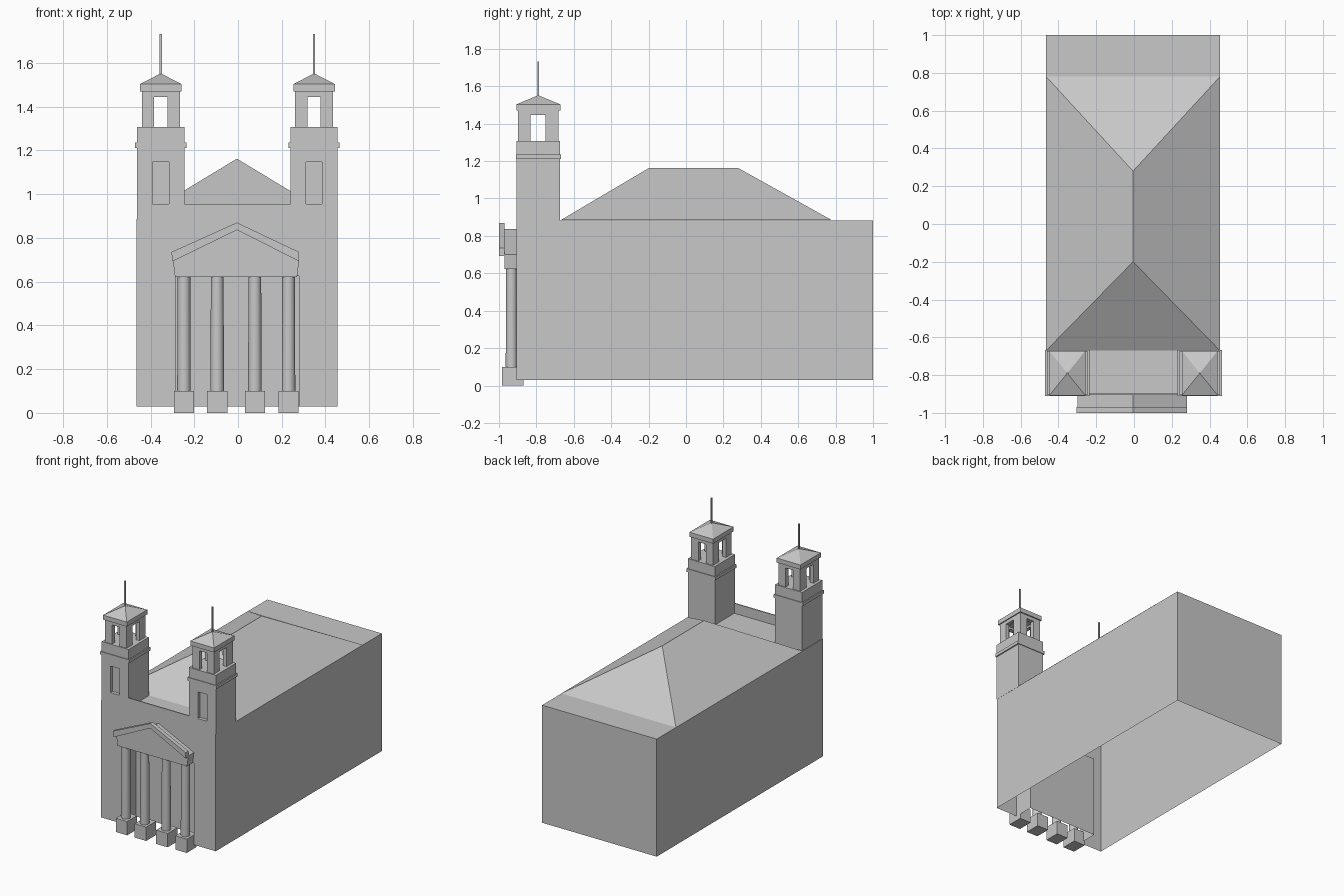
import bpy, bmesh, math

if "Cube" in bpy.data.objects:
    bpy.data.objects.remove(bpy.data.objects["Cube"])

stone = bpy.data.materials.new("grey_stone")
stone.diffuse_color = (0.58, 0.58, 0.58, 1)
stone.use_nodes = True
stone.node_tree.nodes["Principled BSDF"].inputs["Base Color"].default_value = stone.diffuse_color


def make(name, bm):
    bmesh.ops.recalc_face_normals(bm, faces=bm.faces)
    me = bpy.data.meshes.new(name)
    bm.to_mesh(me)
    bm.free()
    me.materials.append(stone)
    ob = bpy.data.objects.new(name, me)
    bpy.context.collection.objects.link(ob)
    return ob


def add_box(bm, x0, x1, y0, y1, z0, z1):
    vs = bmesh.ops.create_cube(bm, size=1)["verts"]
    for v in vs:
        v.co = (x1 if v.co.x > 0 else x0, y1 if v.co.y > 0 else y0, z1 if v.co.z > 0 else z0)


def box(name, *lim):
    bm = bmesh.new()
    add_box(bm, *lim)
    return make(name, bm)


def cut(ob, *lim):
    # subtract a box and bake the result
    cutter = box("cutter", *lim)
    mod = ob.modifiers.new("cut", "BOOLEAN")
    mod.operation, mod.solver, mod.object = "DIFFERENCE", "EXACT", cutter
    dg = bpy.context.evaluated_depsgraph_get()
    me = bpy.data.meshes.new_from_object(ob.evaluated_get(dg))
    ob.modifiers.clear()
    ob.data = me
    bpy.data.objects.remove(cutter)


def prism(name, pts, y0, y1):
    # front profile (x, z) extruded along y
    bm = bmesh.new()
    f = bm.faces.new([bm.verts.new((x, y0, z)) for x, z in pts])
    ext = bmesh.ops.extrude_face_region(bm, geom=[f])["geom"]
    bmesh.ops.translate(bm, vec=(0, y1 - y0, 0),
                        verts=[g for g in ext if isinstance(g, bmesh.types.BMVert)])
    return make(name, bm)


def hip(name, x0, x1, y0, y1, z0, z1, r0, r1):
    # hipped roof with a ridge from y = r0 to r1 (a pyramid when they are equal)
    bm = bmesh.new()
    a, b, c, d = [bm.verts.new(p) for p in
                  ((x0, y0, z0), (x1, y0, z0), (x1, y1, z0), (x0, y1, z0))]
    xm = (x0 + x1) / 2
    e, f = bm.verts.new((xm, r0, z1)), bm.verts.new((xm, r1, z1))
    for vs in ((a, b, e), (b, c, f, e), (c, d, f), (d, a, e, f)):
        bm.faces.new(vs)
    bmesh.ops.remove_doubles(bm, verts=bm.verts, dist=1e-4)
    return make(name, bm)


# Main hall: hollow underneath, with an entrance recess behind the columns
hall = box("hall", -0.465, 0.455, -0.905, 1.0, 0.03, 0.883)
cut(hall, -0.285, 0.28, -1.0, -0.76, 0.0, 0.625)
bm = bmesh.new()
bm.from_mesh(hall.data)
bmesh.ops.delete(bm, geom=[f for f in bm.faces if f.calc_center_median().z < 0.031],
                 context="FACES_ONLY")
bm.to_mesh(hall.data)
bm.free()

# Main roof and the low wall between the towers
hip("hall_roof", -0.465, 0.455, -0.67, 0.78, 0.884, 1.162, -0.2, 0.28)
box("front_parapet", -0.25, 0.245, -0.905, -0.897, 0.88, 0.955)

# Twin bell towers
for side, cx in (("left", -0.353), ("right", 0.348)):
    shaft = box(side + "_tower_shaft", cx - 0.108, cx + 0.108, -0.905, -0.673, 0.88, 1.307)
    cut(shaft, cx - 0.037, cx + 0.037, -0.95, -0.88, 0.955, 1.148)
    box(side + "_tower_band", cx - 0.117, cx + 0.117, -0.91, -0.668, 1.212, 1.235)
    belfry = box(side + "_belfry", cx - 0.087, cx + 0.087, -0.897, -0.681, 1.307, 1.47)
    cut(belfry, cx - 0.06, cx + 0.06, -0.865, -0.713, 1.30, 1.46)      # hollow inside
    cut(belfry, cx - 0.03, cx + 0.03, -1.0, -0.6, 1.30, 1.445)         # front and back openings
    cut(belfry, cx - 0.3, cx + 0.3, -0.832, -0.752, 1.30, 1.445)       # side openings
    box(side + "_belfry_cornice", cx - 0.095, cx + 0.095, -0.907, -0.672, 1.47, 1.503)
    hip(side + "_tower_roof", cx - 0.095, cx + 0.095, -0.907, -0.672, 1.503, 1.552, -0.79, -0.79)
    box(side + "_spire", cx - 0.005, cx + 0.005, -0.795, -0.785, 1.54, 1.732)

# Porch pediment and its raking cornice
prism("pediment", [(-0.288, 0.622), (0.27, 0.622), (0.28, 0.70), (-0.005, 0.836), (-0.298, 0.70)],
      -0.97, -0.9)
prism("raking_cornice", [(-0.305, 0.735), (-0.298, 0.693), (-0.005, 0.836), (0.28, 0.693),
                         (0.28, 0.735), (-0.005, 0.87)], -1.0, -0.97)

# Four columns on square bases
for i, cx in enumerate((-0.247, -0.095, 0.077, 0.231)):
    box("column_base_%d" % (i + 1), cx - 0.046, cx + 0.046, -0.983, -0.87, 0.0, 0.1)
    bm = bmesh.new()
    bmesh.ops.create_cone(bm, cap_ends=True, segments=20, radius1=0.031, radius2=0.029, depth=0.524)
    bmesh.ops.translate(bm, verts=bm.verts, vec=(cx, -0.933, 0.361))
    col = make("column_%d" % (i + 1), bm)
    for p in col.data.polygons:
        p.use_smooth = len(p.vertices) == 4
